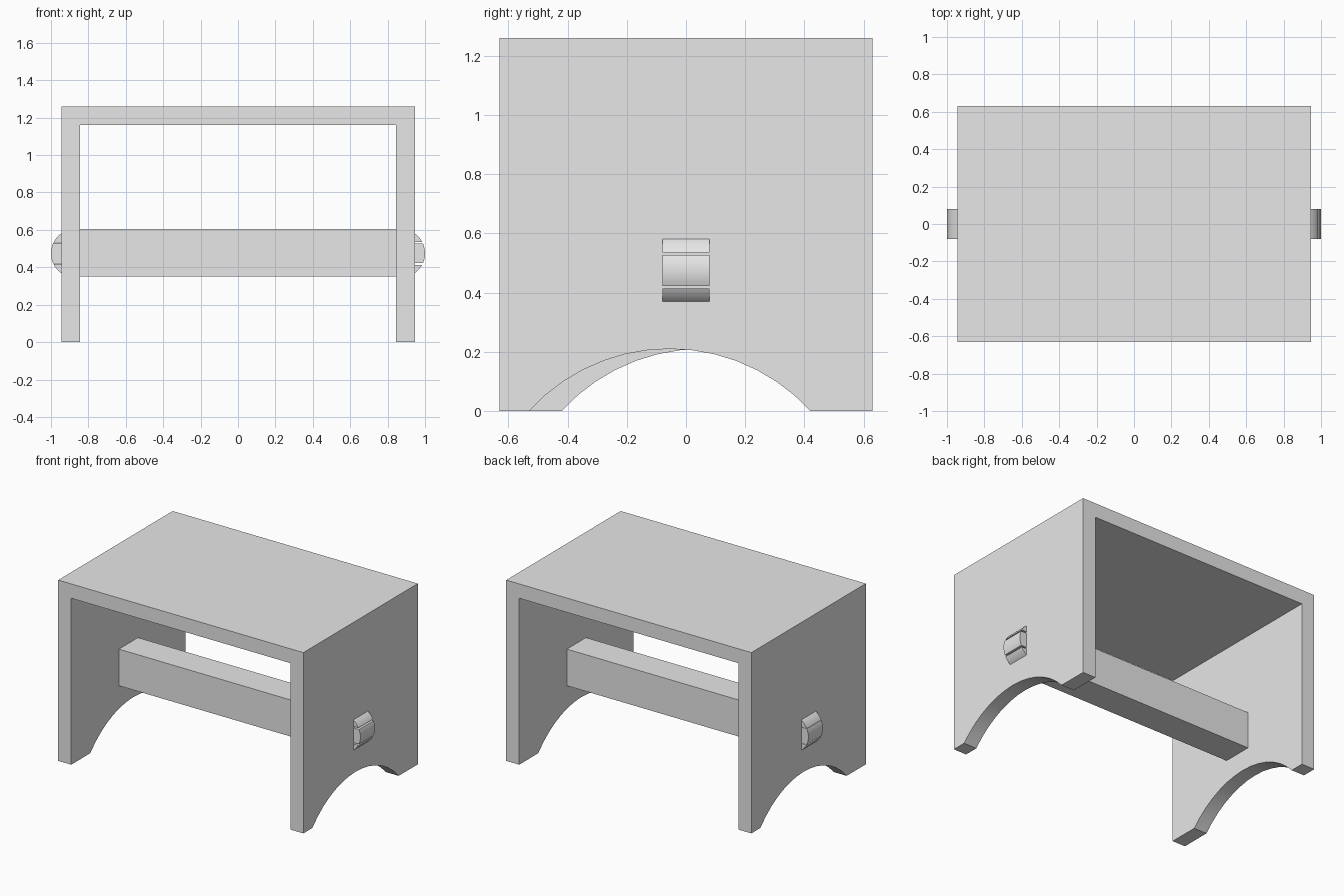
import bpy
import bmesh
from math import asin, cos, sin, sqrt
from mathutils import Vector

cube = bpy.data.objects.get("Cube")
if cube:
    bpy.data.objects.remove(cube, do_unlink=True)

grey = bpy.data.materials.new("plain grey")
grey.use_nodes = True
grey.diffuse_color = (0.8, 0.8, 0.8, 1)
grey.node_tree.nodes["Principled BSDF"].inputs["Base Color"].default_value = (0.8, 0.8, 0.8, 1)

HALF_X, HALF_Y, HEIGHT, THICK = 0.945, 0.63, 1.26, 0.1
INNER_X = HALF_X - THICK


def prism(name, points, depth):
    """Extrude a closed 3D outline along the vector depth."""
    bm = bmesh.new()
    face = bm.faces.new([bm.verts.new(p) for p in points])
    out = bmesh.ops.extrude_face_region(bm, geom=[face])
    verts = [v for v in out["geom"] if isinstance(v, bmesh.types.BMVert)]
    bmesh.ops.translate(bm, verts=verts, vec=Vector(depth))
    bmesh.ops.recalc_face_normals(bm, faces=bm.faces)
    mesh = bpy.data.meshes.new(name)
    bm.to_mesh(mesh)
    bm.free()
    mesh.materials.append(grey)
    obj = bpy.data.objects.new(name, mesh)
    bpy.context.collection.objects.link(obj)
    return obj


def smooth(obj):
    bpy.ops.object.select_all(action="DESELECT")
    obj.select_set(True)
    bpy.context.view_layer.objects.active = obj
    bpy.ops.object.shade_smooth_by_angle(angle=0.5)


def arc(half_chord, rise, steps):
    """Points (along, up) of a circular arc standing on its chord."""
    r = (half_chord ** 2 + rise ** 2) / (2 * rise)
    a = asin(half_chord / r)
    angles = [-a + 2 * a * i / steps for i in range(steps + 1)]
    return [(r * sin(t), r * cos(t) - r + rise) for t in angles]


# Bench body: top and both end panels in one piece
outline = [(-HALF_X, 0), (-HALF_X, HEIGHT), (HALF_X, HEIGHT), (HALF_X, 0),
           (INNER_X, 0), (INNER_X, HEIGHT - THICK),
           (-INNER_X, HEIGHT - THICK), (-INNER_X, 0)]
body = prism("bench_body", [(x, -HALF_Y, z) for x, z in outline], (0, 2 * HALF_Y, 0))

# Arched foot cut-outs, slightly off centre in opposite directions
for side in (1, -1):
    curve = arc(0.475, 0.21, 14)
    loop = [(curve[0][0], -0.1)] + curve + [(curve[-1][0], -0.1)]
    cutter = prism("arch_cutter", [(side * 0.8, y - side * 0.055, z) for y, z in loop],
                   (side * 0.2, 0, 0))
    cutter.hide_render = True
    bpy.context.view_layer.objects.active = body
    mod = body.modifiers.new("arch", "BOOLEAN")
    mod.operation = "DIFFERENCE"
    mod.solver = "EXACT"
    mod.object = cutter
    bpy.ops.object.modifier_apply(modifier=mod.name)
    bpy.data.objects.remove(cutter, do_unlink=True)
smooth(body)

# Stretcher between the panels
W, LOW, HIGH = 0.105, 0.35, 0.605
prism("stretcher", [(-INNER_X, -W, LOW), (-INNER_X, W, LOW),
                    (-INNER_X, W, HIGH), (-INNER_X, -W, HIGH)], (2 * INNER_X, 0, 0))

# Rounded tenon ends, each split by two narrow kerfs
MID_Z, HALF_T, BULGE = 0.475, 0.106, 0.055
radius = (HALF_T ** 2 + BULGE ** 2) / (2 * BULGE)


def bulge_x(h):
    return HALF_X + BULGE - radius + sqrt(radius ** 2 - h ** 2)


for side, label, gap in ((1, "left", 0.005), (-1, "right", 0.001)):
    bands = {"lower": (-HALF_T, -0.057 - gap), "middle": (-0.057 + gap, 0.056 - gap),
             "upper": (0.056 + gap, HALF_T)}
    for part, (lo, hi) in bands.items():
        heights = [lo + (hi - lo) * i / 8 for i in range(9)]
        loop = [(0.9, lo)] + [(bulge_x(h), h) for h in heights] + [(0.9, hi)]
        smooth(prism(f"{label}_tenon_{part}",
                     [(side * x, -0.08, MID_Z + h) for x, h in loop], (0, 0.16, 0)))
